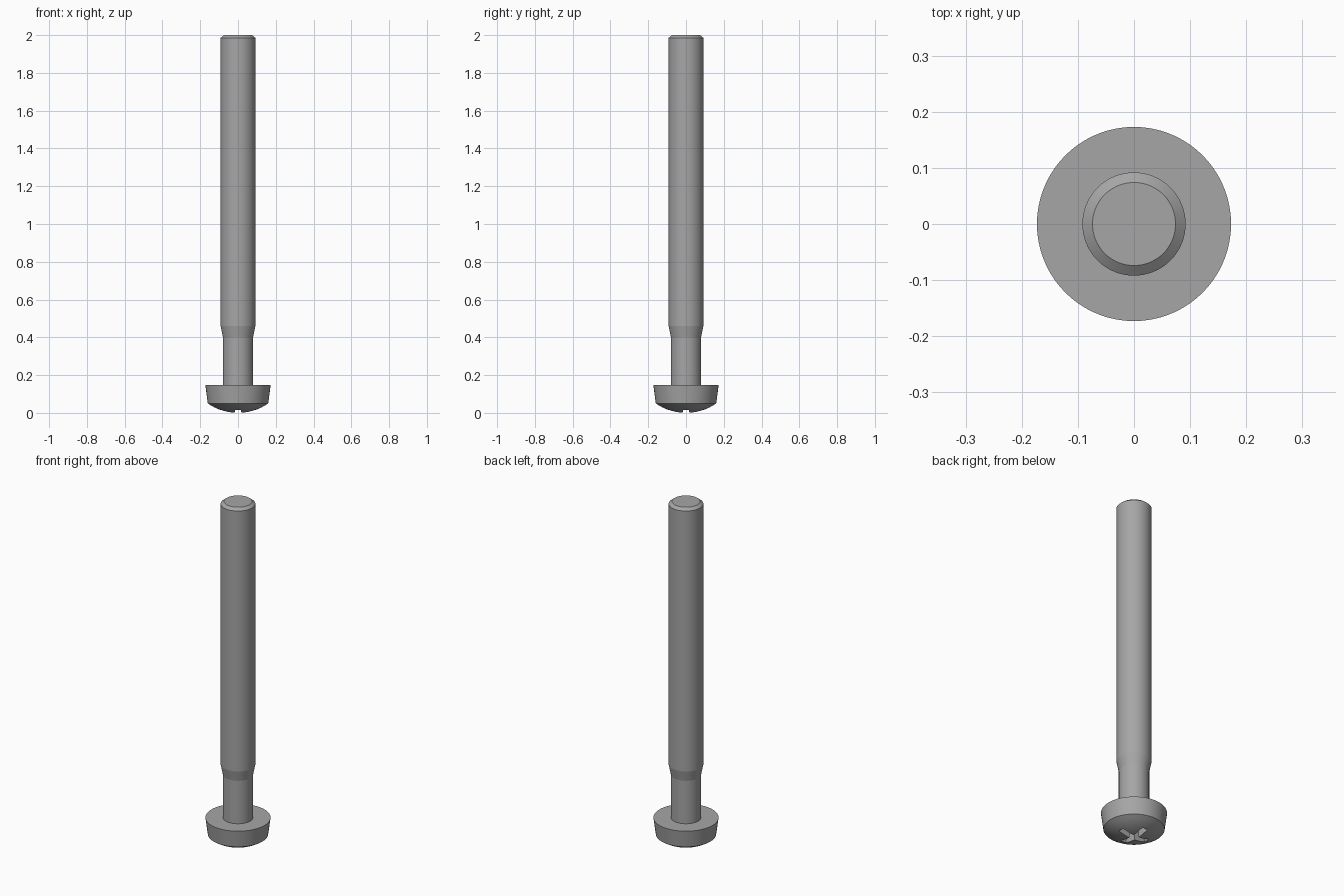
import bpy, bmesh, math

cube = bpy.data.objects.get("Cube")
if cube:
    bpy.data.objects.remove(cube)

steel = bpy.data.materials.new("grey steel")
steel.use_nodes = True
colour = (0.38, 0.38, 0.385, 1)
steel.diffuse_color = colour
steel.node_tree.nodes["Principled BSDF"].inputs["Base Color"].default_value = colour


def finish(name, bm):
    """Turn a bmesh into a linked object with outward normals."""
    bmesh.ops.recalc_face_normals(bm, faces=bm.faces)
    mesh = bpy.data.meshes.new(name)
    bm.to_mesh(mesh)
    bm.free()
    mesh.materials.append(steel)
    obj = bpy.data.objects.new(name, mesh)
    bpy.context.collection.objects.link(obj)
    return obj


def lathe(name, profile, segments=72):
    """Spin a radius/height profile around z."""
    bm = bmesh.new()
    verts = [bm.verts.new((r, 0, z)) for r, z in profile]
    edges = [bm.edges.new(pair) for pair in zip(verts, verts[1:])]
    bmesh.ops.spin(bm, geom=verts + edges, cent=(0, 0, 0), axis=(0, 0, 1),
                   angle=math.tau, steps=segments)
    bmesh.ops.remove_doubles(bm, verts=bm.verts, dist=1e-5)
    return finish(name, bm)


def cross_ring(bm, reach, half, z):
    """Twelve-cornered cross outline at height z."""
    ring = []
    for k in range(4):
        c, s = round(math.cos(k * math.pi / 2)), round(math.sin(k * math.pi / 2))
        for x, y in ((reach, -half), (reach, half), (half, half)):
            ring.append(bm.verts.new((x * c - y * s, x * s + y * c, z)))
    return ring


# Domed head, neck, shank and chamfered tip as one turned profile
rim, rise = 0.16, 0.05
radius = (rim ** 2 + rise ** 2) / (2 * rise)
sweep = math.asin(rim / radius)
dome = [(radius * math.sin(sweep * i / 8), radius * (1 - math.cos(sweep * i / 8)))
        for i in range(9)]
body = [(0.173, 0.148), (0.08, 0.148), (0.08, 0.40), (0.092, 0.46),
        (0.092, 1.986), (0.074, 2.0), (0, 2.0)]
screw = lathe("screw", dome + body)

# Tapered cross recess in the head
bm = bmesh.new()
wide = cross_ring(bm, 0.1, 0.018, -0.01)
deep = cross_ring(bm, 0.045, 0.012, 0.11)
bm.faces.new(wide)
bm.faces.new(deep)
for i in range(12):
    j = (i + 1) % 12
    bm.faces.new((wide[i], wide[j], deep[j], deep[i]))
cutter = finish("recess_cutter", bm)
cutter.hide_render = True

cut = screw.modifiers.new("cross recess", 'BOOLEAN')
cut.operation = 'DIFFERENCE'
cut.solver = 'EXACT'
cut.object = cutter

bpy.ops.object.select_all(action='DESELECT')
screw.select_set(True)
bpy.context.view_layer.objects.active = screw
bpy.ops.object.modifier_apply(modifier=cut.name)
bpy.data.objects.remove(cutter)
bpy.ops.object.shade_smooth_by_angle(angle=math.radians(9))
